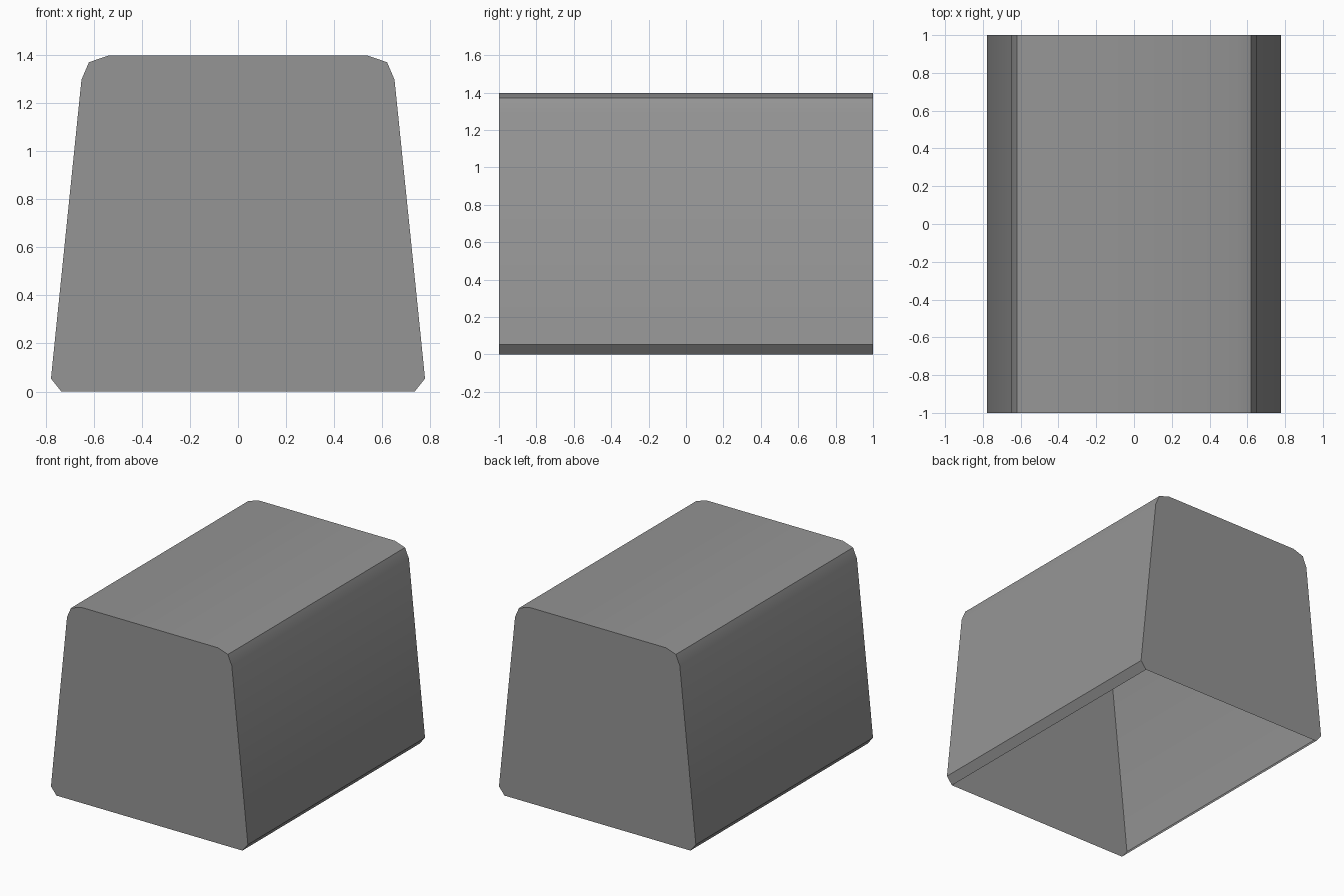
import bpy
import bmesh
import math

cube = bpy.data.objects.get("Cube")
if cube:
    bpy.data.objects.remove(cube, do_unlink=True)

# Single flat grey
grey = bpy.data.materials.new("mid_grey")
grey.use_nodes = True
colour = (0.3, 0.3, 0.3, 1.0)
grey.diffuse_color = colour
grey.node_tree.nodes["Principled BSDF"].inputs["Base Color"].default_value = colour

# Half of the cross-section, from the bottom rim up to the flat top
half = [(0.735, 0), (0.778, 0.054), (0.651, 1.298), (0.62, 1.37), (0.54, 1.397)]
profile = half + [(-x, z) for x, z in reversed(half)]

# Tapered cover: end walls, sides and top, open underneath
bm = bmesh.new()
front = [bm.verts.new((x, -1, z)) for x, z in profile]
back = [bm.verts.new((x, 1, z)) for x, z in profile]
bm.faces.new(front)
bm.faces.new(list(reversed(back)))
for i in range(len(profile) - 1):
    bm.faces.new((front[i + 1], front[i], back[i], back[i + 1]))
bm.normal_update()

mesh = bpy.data.meshes.new("open_cover")
bm.to_mesh(mesh)
bm.free()
mesh.materials.append(grey)
cover = bpy.data.objects.new("open_cover", mesh)
bpy.context.collection.objects.link(cover)

# Soft upper shoulders, crisp rims
bpy.context.view_layer.objects.active = cover
cover.select_set(True)
bpy.ops.object.shade_smooth_by_angle(angle=math.radians(30))
